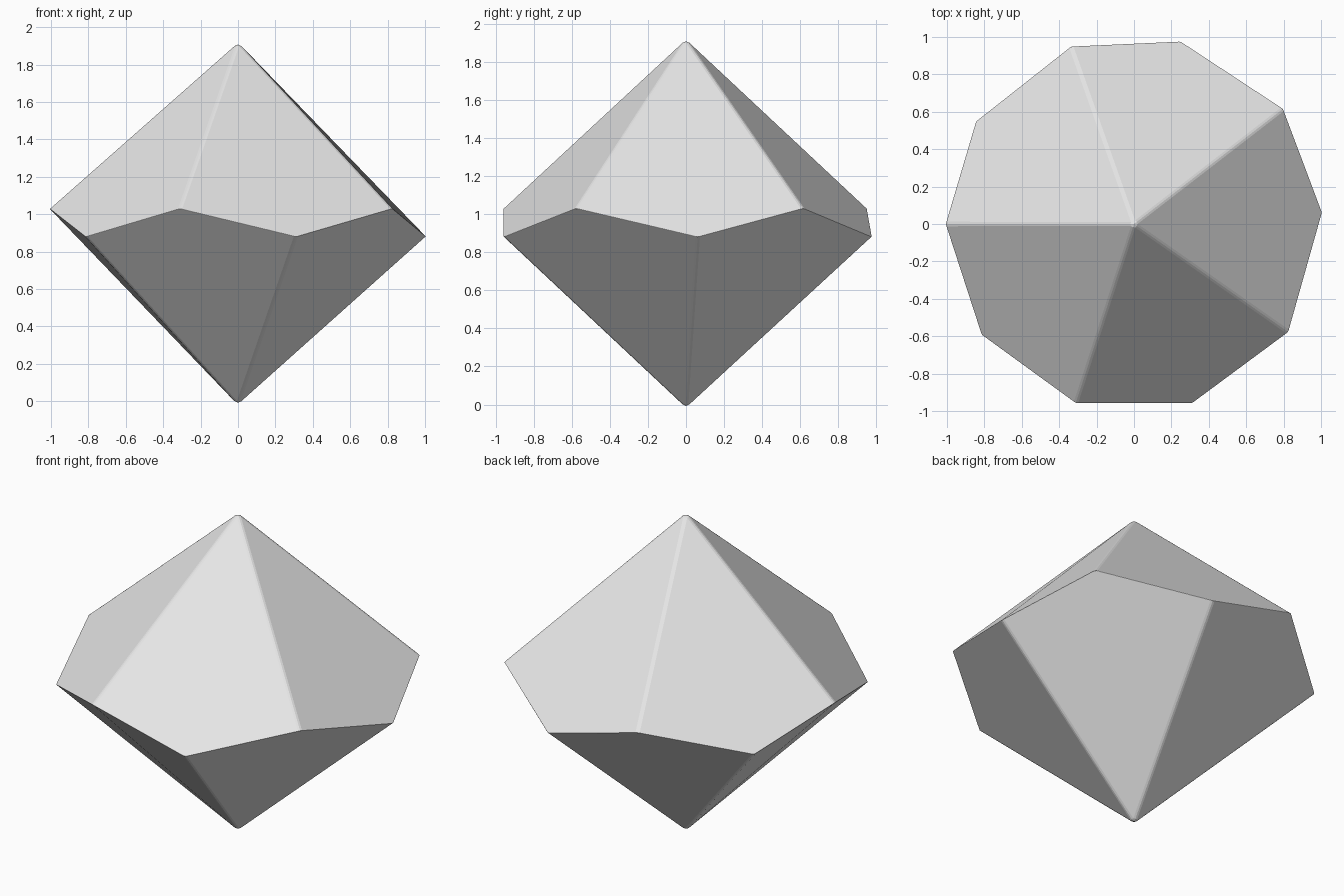
import bpy, bmesh
from math import radians, sin, cos

cube = bpy.data.objects.get("Cube")
if cube:
    bpy.data.objects.remove(cube, do_unlink=True)

# Plain grey material
grey = bpy.data.materials.new("light grey")
grey.use_nodes = True
colour = (0.8, 0.8, 0.8, 1)
grey.diffuse_color = colour
grey.node_tree.nodes["Principled BSDF"].inputs["Base Color"].default_value = colour

# Zigzag girdle: alternating high and low corners, slightly uneven in angle
HEIGHT, MIDDLE, ZIGZAG, RADIUS = 1.9, 0.955, 0.075, 1.008
TIP = 0.02  # extra length cut away by the chamfer at each point
ANGLES = [-35, 3.5, 37.7, 75.7, 109.5, 147, 180, 216, 252, 288]

bm = bmesh.new()
top = bm.verts.new((0, 0, HEIGHT + TIP))
bottom = bm.verts.new((0, 0, -TIP))
girdle = []
for i, angle in enumerate(ANGLES):
    a = radians(angle)
    z = MIDDLE + (ZIGZAG if i % 2 == 0 else -ZIGZAG)
    girdle.append(bm.verts.new((RADIUS * cos(a), RADIUS * sin(a), z)))

# Kite faces: five meet at the top point and five at the bottom point
count = len(girdle)
for i in range(count):
    a, b, c = (girdle[(i + k) % count] for k in range(3))
    bm.faces.new((top, a, b, c) if i % 2 == 0 else (bottom, c, b, a))

# Chamfer: wide on the edges running to the points, fine around the girdle
weight = bm.edges.layers.float.new("bevel_weight_edge")
for edge in bm.edges:
    edge[weight] = 1.0 if top in edge.verts or bottom in edge.verts else 0.3
bm.normal_update()

mesh = bpy.data.meshes.new("ten_sided_die")
bm.to_mesh(mesh)
bm.free()
mesh.materials.append(grey)
die = bpy.data.objects.new("ten_sided_die", mesh)
bpy.context.collection.objects.link(die)

bevel = die.modifiers.new("chamfer", 'BEVEL')
bevel.limit_method = 'WEIGHT'
bevel.width = 0.013
bevel.segments = 2
